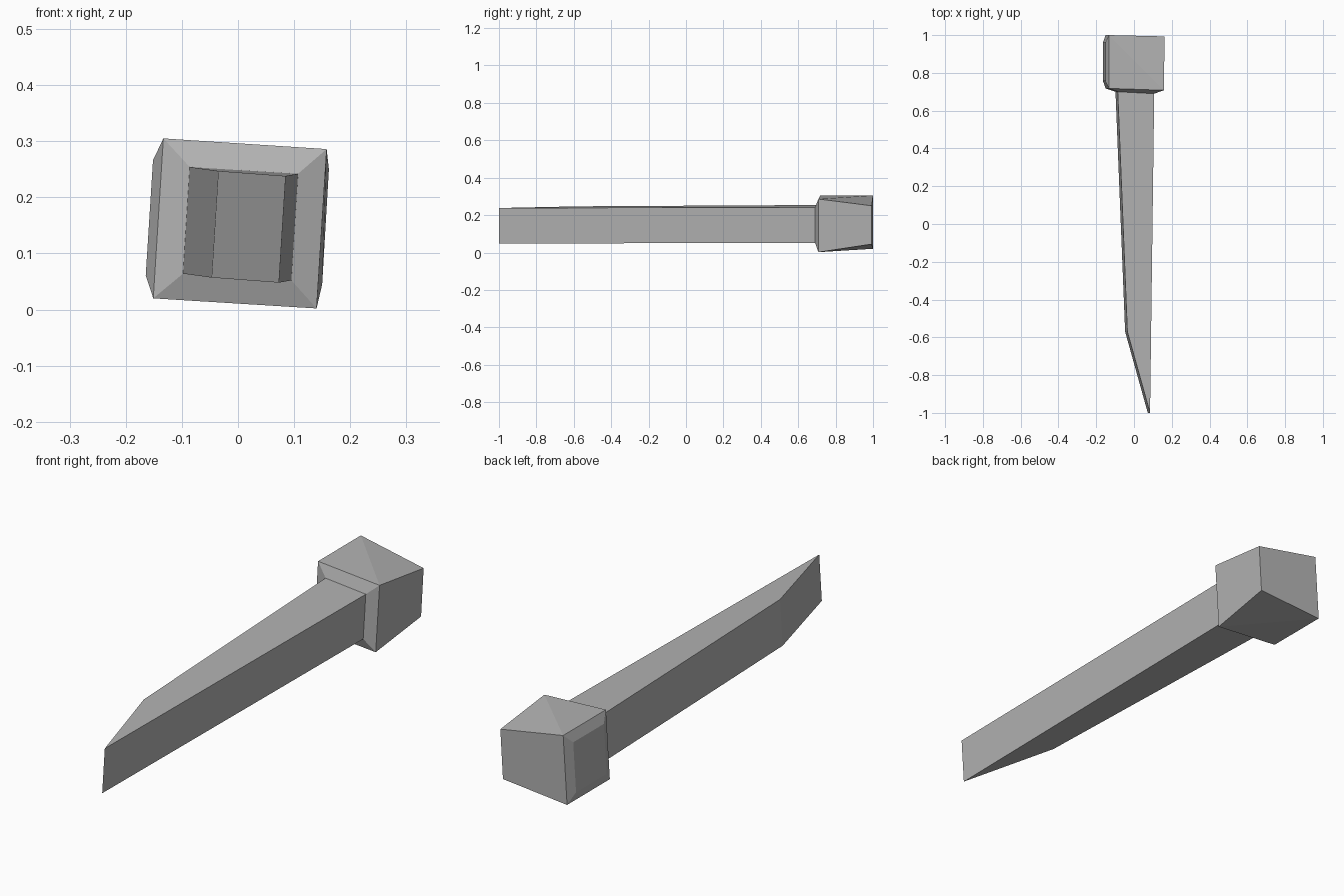
import bpy
import bmesh
from mathutils import Vector

cube = bpy.data.objects.get("Cube")
if cube:
    bpy.data.objects.remove(cube, do_unlink=True)

GREY = (0.45, 0.45, 0.45, 1.0)
iron = bpy.data.materials.new("plain grey")
iron.use_nodes = True
iron.diffuse_color = GREY
iron.node_tree.nodes["Principled BSDF"].inputs["Base Color"].default_value = GREY


def loft(rings):
    """Join four-cornered rings with quads and cap both ends."""
    bm = bmesh.new()
    loops = [[bm.verts.new(p) for p in ring] for ring in rings]
    sides = []
    for a, b in zip(loops, loops[1:]):
        sides.append([bm.faces.new((a[i], a[(i + 1) % 4], b[(i + 1) % 4], b[i]))
                      for i in range(4)])
    bm.faces.new(loops[0])
    bm.faces.new(loops[-1])
    bmesh.ops.recalc_face_normals(bm, faces=bm.faces)
    return bm, loops, sides


def finish(bm, name):
    mesh = bpy.data.meshes.new(name)
    bm.to_mesh(mesh)
    bm.free()
    mesh.materials.append(iron)
    obj = bpy.data.objects.new(name, mesh)
    bpy.context.collection.objects.link(obj)


# Tapered shaft with a one-sided chisel tip: a top outline dropped along a lean
outline = [Vector(p) for p in (
    (-0.086, 0.70, 0.254), (0.107, 0.69, 0.242),
    (0.085, -1.0, 0.238), (-0.035, -0.57, 0.247))]
drop = Vector((-0.012, 0, -0.19))
bm, _, _ = loft([outline, [p + drop for p in outline]])
finish(bm, "spike_shaft")

# Block head: collar around the shaft, wide front, back that shrinks on one side
collar = [outline[0], outline[1], outline[1] + drop, outline[0] + drop]
front = [(-0.133, 0.718, 0.305), (0.158, 0.708, 0.286),
         (0.14, 0.708, 0.002), (-0.151, 0.718, 0.02)]
back = [(-0.133, 1.0, 0.305), (0.162, 0.993, 0.25),
        (0.15, 0.993, 0.045), (-0.151, 1.0, 0.02)]
bm, loops, sides = loft([collar, front, back])
top, _, bottom, cheek = sides[1]

# Creases across the twisted top and bottom
bmesh.utils.face_split(top, loops[1][1], loops[2][0])
bmesh.utils.face_split(bottom, loops[1][2], loops[2][3])

# Raised bevelled cheek
bmesh.ops.inset_region(bm, faces=[cheek], thickness=0.04, depth=0.016,
                       use_even_offset=True, use_boundary=True)
finish(bm, "spike_head")
